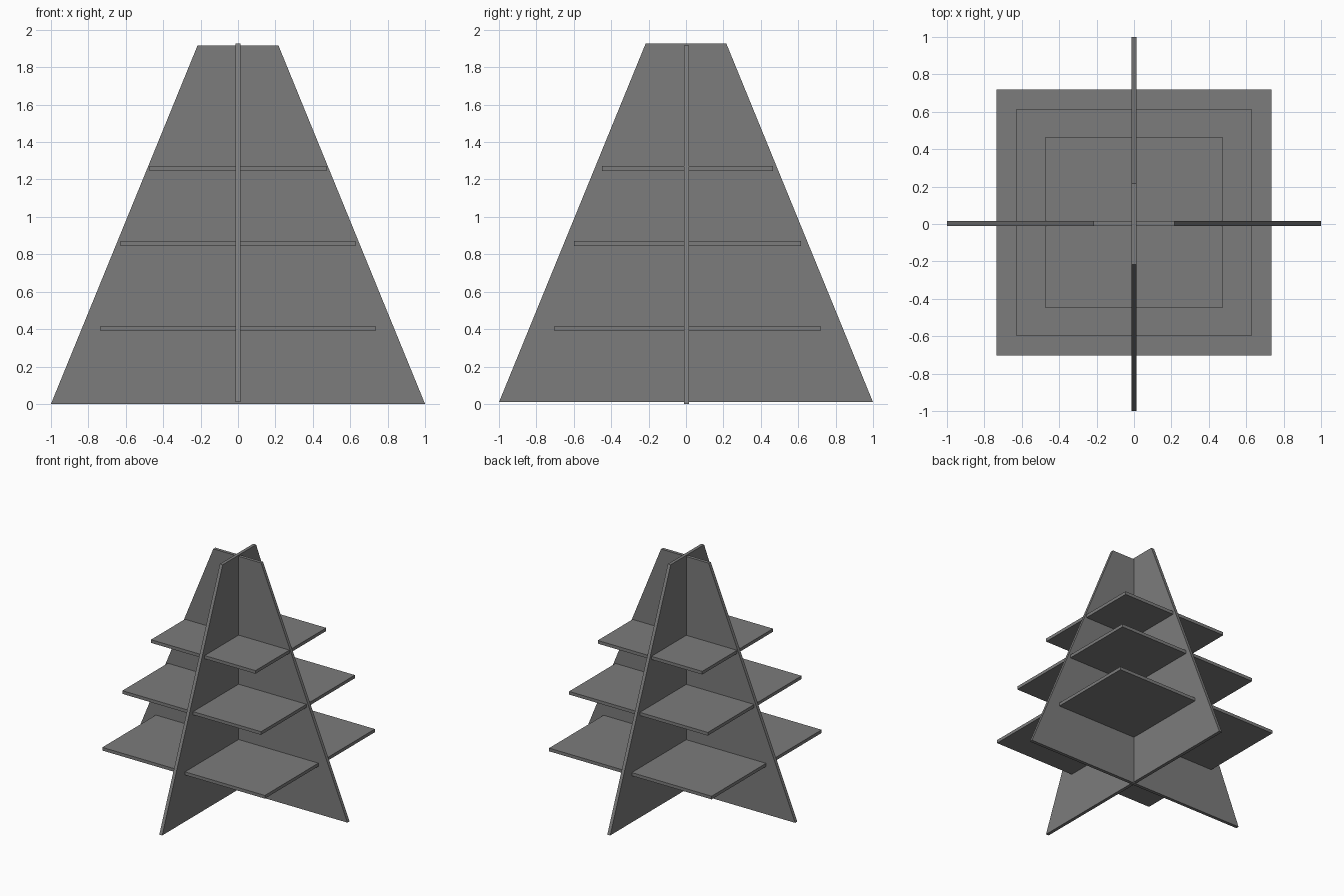
import bpy
import bmesh
from mathutils import Matrix
from math import radians

cube = bpy.data.objects.get("Cube")
if cube:
    bpy.data.objects.remove(cube, do_unlink=True)

THICKNESS = 0.026

grey = bpy.data.materials.new("mid grey")
grey.use_nodes = True
grey.diffuse_color = (0.2, 0.2, 0.2, 1)
grey.node_tree.nodes["Principled BSDF"].inputs["Base Color"].default_value = grey.diffuse_color


def board(name, outline, matrix):
    """Extrude a flat outline symmetrically about its plane, then place it."""
    bm = bmesh.new()
    face = bm.faces.new([bm.verts.new((x, y, -THICKNESS / 2)) for x, y in outline])
    side = bmesh.ops.extrude_face_region(bm, geom=[face])
    moved = [v for v in side["geom"] if isinstance(v, bmesh.types.BMVert)]
    bmesh.ops.translate(bm, verts=moved, vec=(0, 0, THICKNESS))
    bmesh.ops.transform(bm, matrix=matrix, verts=bm.verts)
    bmesh.ops.recalc_face_normals(bm, faces=bm.faces)
    mesh = bpy.data.meshes.new(name)
    bm.to_mesh(mesh)
    bm.free()
    mesh.materials.append(grey)
    obj = bpy.data.objects.new(name, mesh)
    bpy.context.collection.objects.link(obj)
    return obj


# Two crossing upright tapered panels
upright = Matrix.Rotation(radians(90), 4, "X")
taper = [(-1, 0), (1, 0), (0.216, 1.917), (-0.216, 1.917)]
board("cross_panel", taper, Matrix.Translation((0, 0.002, 0)) @ upright)
board("depth_panel", taper,
      Matrix.Translation((0, 0, 0.009)) @ Matrix.Rotation(radians(90), 4, "Z") @ upright)

# Three flat shelves, smaller towards the top
shelves = [("lower_shelf", 0.736, 0.712, 0.404),
           ("middle_shelf", 0.628, 0.607, 0.857),
           ("upper_shelf", 0.473, 0.458, 1.259)]
for name, hx, hy, z in shelves:
    board(name, [(-hx, -hy), (hx, -hy), (hx, hy), (-hx, hy)],
          Matrix.Translation((0, 0.008, z)))
